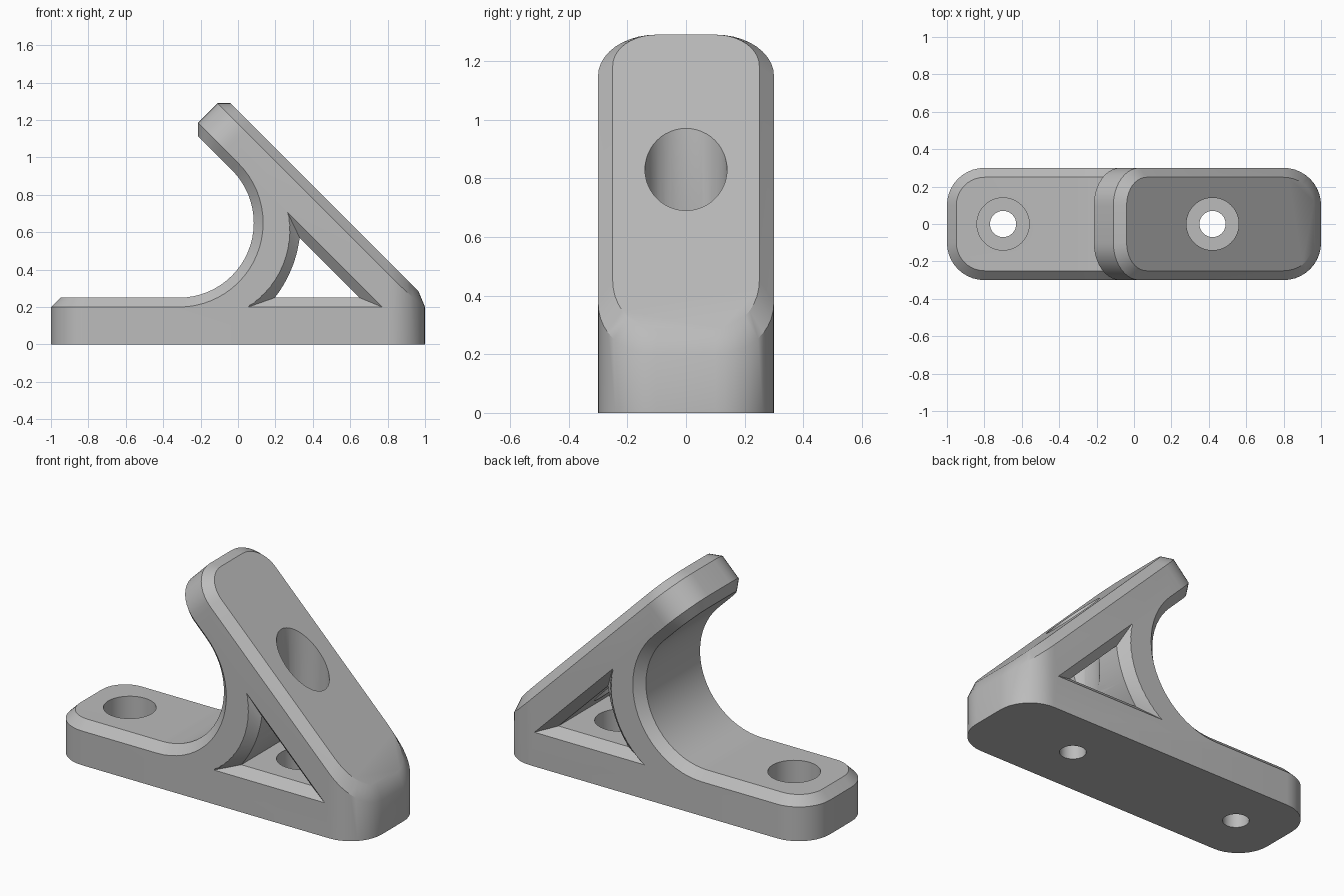
import bpy, bmesh
from math import sin, cos, asin, acos, pi, sqrt, radians

cube = bpy.data.objects.get("Cube")
if cube:
    bpy.data.objects.remove(cube, do_unlink=True)

HALF = 0.3                        # half width of the bracket
CHAMFER = 0.05
CORNER = 0.2                      # rounded plan corners
THICK = 0.25                      # base and arm thickness
OUTER, INNER = 1.25, 0.9          # x + z on the arm's outer and inner faces
ARM_END = 1.4                     # z - x on the arm's end face
R = 0.4                           # inner fillet radius
CX, CZ = INNER - THICK - R / (sqrt(2) - 1), THICK + R

grey = bpy.data.materials.new("grey")
grey.use_nodes = True
colour = (0.5, 0.5, 0.5, 1)
grey.diffuse_color = colour
grey.node_tree.nodes["Principled BSDF"].inputs["Base Color"].default_value = colour


def arc(radius, start, end, count):
    return [(CX + radius * cos(start + (end - start) * i / count),
             CZ + radius * sin(start + (end - start) * i / count))
            for i in range(count + 1)]


def loft(bm, sections):
    """Join matching (y, xz outline) sections into a closed solid."""
    rings = [[bm.verts.new((x, y, z)) for x, z in pts] for y, pts in sections]
    n = len(rings[0])
    for a, b in zip(rings, rings[1:]):
        for i in range(n):
            j = (i + 1) % n
            bm.faces.new((a[i], a[j], b[j], b[i]))
    bm.faces.new(rings[0])
    bm.faces.new(rings[-1])
    bmesh.ops.recalc_face_normals(bm, faces=bm.faces)


def finish(bm, name):
    bmesh.ops.recalc_face_normals(bm, faces=bm.faces)
    mesh = bpy.data.meshes.new(name)
    bm.to_mesh(mesh)
    bm.free()
    mesh.materials.append(grey)
    obj = bpy.data.objects.new(name, mesh)
    bpy.context.collection.objects.link(obj)
    return obj


# Bracket body: base, fillet and sloping arm
outline = [(-1, 0), (1, 0), (1, OUTER - 1),
           ((OUTER - ARM_END) / 2, (OUTER + ARM_END) / 2),
           ((INNER - ARM_END) / 2, (INNER + ARM_END) / 2)]
outline += arc(R, pi / 4, -pi / 2, 24) + [(-1, THICK)]
bm = bmesh.new()
loft(bm, [(-HALF, outline), (HALF, outline)])


# Round the corners at both base ends and the arm end
def is_corner(e):
    a, b = (v.co for v in e.verts)
    if abs(a.y - b.y) > 0.01:
        return False
    base_end = abs(a.x - b.x) < 0.001 and abs(abs(a.x) - 1) < 0.001
    return base_end or all(abs(p.z - p.x - ARM_END) < 0.001 for p in (a, b))


bmesh.ops.bevel(bm, geom=[e for e in bm.edges if is_corner(e)], offset=CORNER,
                offset_type='OFFSET', segments=10, profile=0.5, affect='EDGES')
bm.normal_update()


# Chamfer the rims of the arm's outer face and of the inner run
def is_outer(f):
    return all(abs(v.co.x + v.co.z - OUTER) < 0.001 for v in f.verts)


def is_inner(f):
    c, n = f.calc_center_median(), f.normal
    facing = n.x * (CX - c.x) + n.z * (CZ - c.z) > 0.01
    near = all(v.co.z > THICK - 0.001 and v.co.x + v.co.z < INNER + 0.001
               for v in f.verts)
    return facing and near and abs(n.y) < 0.01


tops = {f for f in bm.faces if is_outer(f) or is_inner(f)}
rims = [e for e in bm.edges if sum(f in tops for f in e.link_faces) == 1]
bmesh.ops.bevel(bm, geom=rims, offset=CHAMFER, offset_type='OFFSET',
                segments=1, affect='EDGES')
bracket = finish(bm, "bracket")


# Chamfered triangular window through the web
def window(d):
    radius, floor, slope = R + THICK - d, THICK - d, INNER + d * sqrt(2)
    low = asin((floor - CZ) / radius)
    high = pi / 4 - acos((slope - CX - CZ) / radius / sqrt(2))
    return arc(radius, low, high, 14) + [(slope - floor, floor)]


bm = bmesh.new()
wide = HALF + CHAMFER
loft(bm, [(-wide, window(2 * CHAMFER)), (CHAMFER - HALF, window(0)),
          (HALF - CHAMFER, window(0)), (wide, window(2 * CHAMFER))])
cutters = [finish(bm, "window_cutter")]

# Vertical screw holes with flat counterbores
for x in (-0.7, 0.42):
    for radius, low, high in ((0.14, 0.1, 1.2), (0.07, -0.1, 0.15)):
        bpy.ops.mesh.primitive_cylinder_add(vertices=48, radius=radius, depth=high - low,
                                            location=(x, 0, (low + high) / 2))
        bpy.context.object.name = "hole_cutter"
        cutters.append(bpy.context.object)

bpy.ops.object.select_all(action='DESELECT')
bpy.context.view_layer.objects.active = bracket
bracket.select_set(True)
for cutter in cutters:
    cutter.hide_render = True
    cut = bracket.modifiers.new("cut", 'BOOLEAN')
    cut.operation, cut.solver, cut.object = 'DIFFERENCE', 'EXACT', cutter
    bpy.ops.object.modifier_apply(modifier=cut.name)
    bpy.data.objects.remove(cutter, do_unlink=True)

bpy.ops.object.shade_smooth_by_angle(angle=radians(30))
